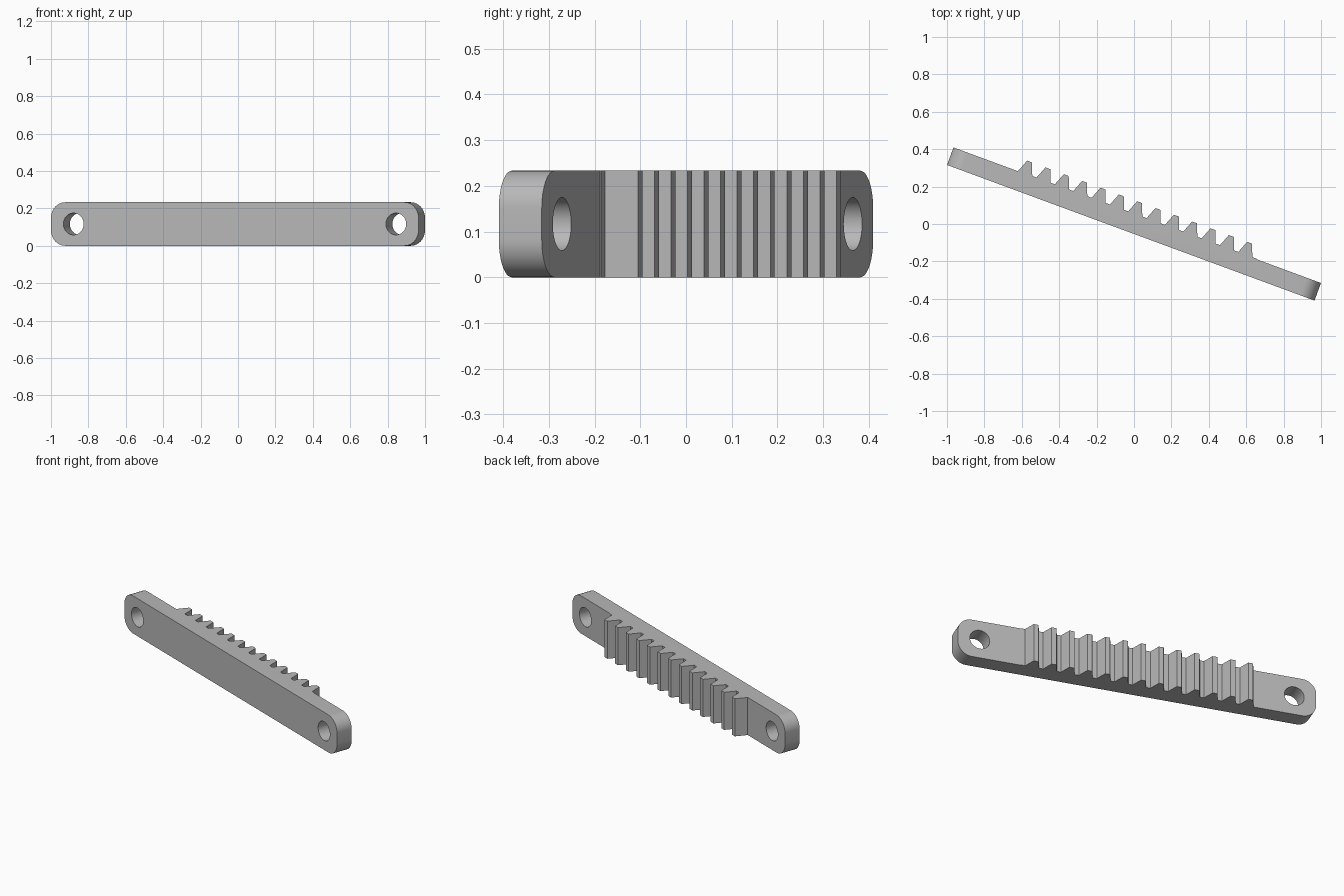
import bpy, bmesh, math
from mathutils import Matrix

if "Cube" in bpy.data.objects:
    bpy.data.objects.remove(bpy.data.objects["Cube"], do_unlink=True)

LENGTH, THICK, HEIGHT = 2.094, 0.1, 0.233
CORNER, HOLE_R, HOLE_INSET = 0.082, 0.058, 0.128
TURN = math.radians(-20.25)
TEETH, PITCH, FLANK, TIP = 13, 0.1045, 0.026, 0.028
ROOT, CREST = 0.053, 0.12

grey = bpy.data.materials.new("Plain grey")
grey.use_nodes = True
colour = (0.48, 0.48, 0.48, 1)
grey.diffuse_color = colour
grey.node_tree.nodes["Principled BSDF"].inputs["Base Color"].default_value = colour


def prism(name, outline, direction):
    """Extrude a closed outline of 3D points along a direction."""
    bm = bmesh.new()
    face = bm.faces.new([bm.verts.new(p) for p in outline])
    new = bmesh.ops.extrude_face_region(bm, geom=[face])["geom"]
    bmesh.ops.translate(bm, vec=direction,
                        verts=[v for v in new if isinstance(v, bmesh.types.BMVert)])
    bmesh.ops.recalc_face_normals(bm, faces=bm.faces)
    mesh = bpy.data.meshes.new(name)
    bm.to_mesh(mesh)
    bm.free()
    mesh.materials.append(grey)
    obj = bpy.data.objects.new(name, mesh)
    bpy.context.collection.objects.link(obj)
    return obj


def combine(target, other, operation):
    """Apply a boolean, then remove the helper."""
    mod = target.modifiers.new(operation, "BOOLEAN")
    mod.operation, mod.solver, mod.object = operation, "EXACT", other
    bpy.context.view_layer.objects.active = target
    bpy.ops.object.modifier_apply(modifier=mod.name)
    bpy.data.objects.remove(other, do_unlink=True)


def arc(cx, cz, radius, start, end, steps, y):
    return [(cx + radius * math.cos(start + (end - start) * i / steps), y,
             cz + radius * math.sin(start + (end - start) * i / steps))
            for i in range(steps + 1)]


# Bar with rounded ends
outline = []
for k, (sx, sz) in enumerate([(1, 1), (-1, 1), (-1, -1), (1, -1)]):
    outline += arc(sx * (LENGTH / 2 - CORNER), HEIGHT / 2 + sz * (HEIGHT / 2 - CORNER),
                   CORNER, k * math.pi / 2, (k + 1) * math.pi / 2, 12, -THICK / 2)
bar = prism("toothed_bar", outline, (0, THICK, 0))

# Row of teeth along the back
half = TEETH * PITCH / 2
profile = [(-half, 0)]
for i in range(TEETH):
    u = -half + i * PITCH
    profile += [(u, ROOT), (u + FLANK, CREST), (u + FLANK + TIP, CREST),
                (u + 2 * FLANK + TIP, ROOT)]
profile += [(half, ROOT), (half, 0)]
teeth = prism("teeth", [(x, y, 0) for x, y in profile], (0, 0, HEIGHT))
combine(bar, teeth, "UNION")

# Mounting hole at each end
for side in (-1, 1):
    ring = arc(side * (LENGTH / 2 - HOLE_INSET), HEIGHT / 2, HOLE_R,
               0, 2 * math.pi, 48, -THICK)[:-1]
    combine(bar, prism("hole_cutter", ring, (0, 2 * THICK, 0)), "DIFFERENCE")

# Turn to its resting angle and shade
bar.data.transform(Matrix.Rotation(TURN, 4, "Z"))
bpy.ops.object.select_all(action="DESELECT")
bar.select_set(True)
bpy.context.view_layer.objects.active = bar
bpy.ops.object.shade_smooth_by_angle(angle=math.radians(15))
